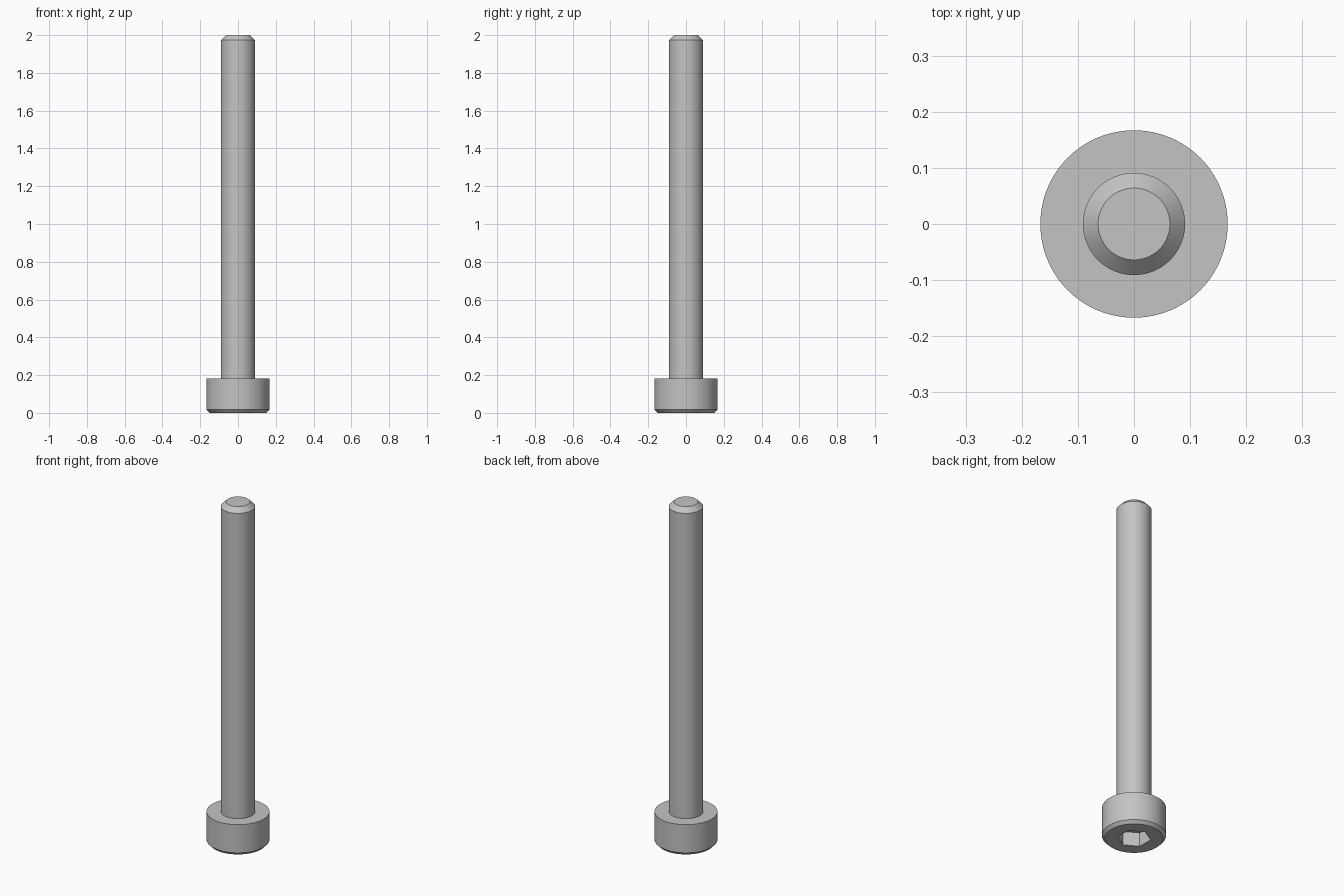
import bpy
import bmesh
from math import sin, cos, pi, radians

cube = bpy.data.objects.get("Cube")
if cube:
    bpy.data.objects.remove(cube)

SIDES = 96
SHANK_R, HEAD_R, HEAD_H = 0.091, 0.167, 0.182
HEX_R, HEX_DEPTH = 0.0875, 0.08

steel = bpy.data.materials.new("grey steel")
steel.use_nodes = True
colour = (0.55, 0.55, 0.55, 1)
steel.diffuse_color = colour
steel.node_tree.nodes["Principled BSDF"].inputs["Base Color"].default_value = colour


def ring(bm, radius, z, sides=SIDES):
    """Closed polygon of vertices, with one corner on the y axis."""
    angles = [pi / 2 + 2 * pi * i / sides for i in range(sides)]
    return [bm.verts.new((radius * cos(a), radius * sin(a), z)) for a in angles]


def skin(bm, lower, upper):
    """Band of quads between two rings of equal count."""
    n = len(lower)
    for i in range(n):
        j = (i + 1) % n
        bm.faces.new((lower[i], lower[j], upper[j], upper[i]))


def lathe(bm, profile):
    rings = [ring(bm, r, z) for r, z in profile]
    for a, b in zip(rings, rings[1:]):
        skin(bm, a, b)
    return rings


def loop_edges(bm, loop):
    return [bm.edges.get((loop[i - 1], loop[i])) for i in range(len(loop))]


def finish(bm, name):
    mesh = bpy.data.meshes.new(name)
    bm.to_mesh(mesh)
    bm.free()
    mesh.materials.append(steel)
    obj = bpy.data.objects.new(name, mesh)
    bpy.context.collection.objects.link(obj)
    bpy.ops.object.select_all(action="DESELECT")
    obj.select_set(True)
    bpy.context.view_layer.objects.active = obj
    bpy.ops.object.shade_smooth_by_angle(angle=radians(25))
    return obj


# Shank with a chamfered tip
bm = bmesh.new()
rings = lathe(bm, [(SHANK_R, HEAD_H), (SHANK_R, 1.973), (0.064, 2.0)])
bm.faces.new(rings[-1])
finish(bm, "shank")

# Cylindrical head: chamfered rim, wall and bearing face
bm = bmesh.new()
rings = lathe(bm, [(0.151, 0), (HEAD_R, 0.017), (HEAD_R, HEAD_H), (SHANK_R, HEAD_H)])

# Hexagonal socket sunk into the head
mouth = ring(bm, HEX_R, 0, 6)
floor = ring(bm, HEX_R, HEX_DEPTH, 6)
skin(bm, floor, mouth)
bm.faces.new(list(reversed(floor)))

# Flat face between the rim and the socket mouth
edges = loop_edges(bm, rings[0]) + loop_edges(bm, mouth)
face = bmesh.ops.triangle_fill(bm, edges=edges, use_beauty=True, normal=(0, 0, -1))
for f in face["geom"]:
    if isinstance(f, bmesh.types.BMFace):
        f.normal_update()
        if f.normal.z > 0:
            f.normal_flip()
finish(bm, "socket_head")
